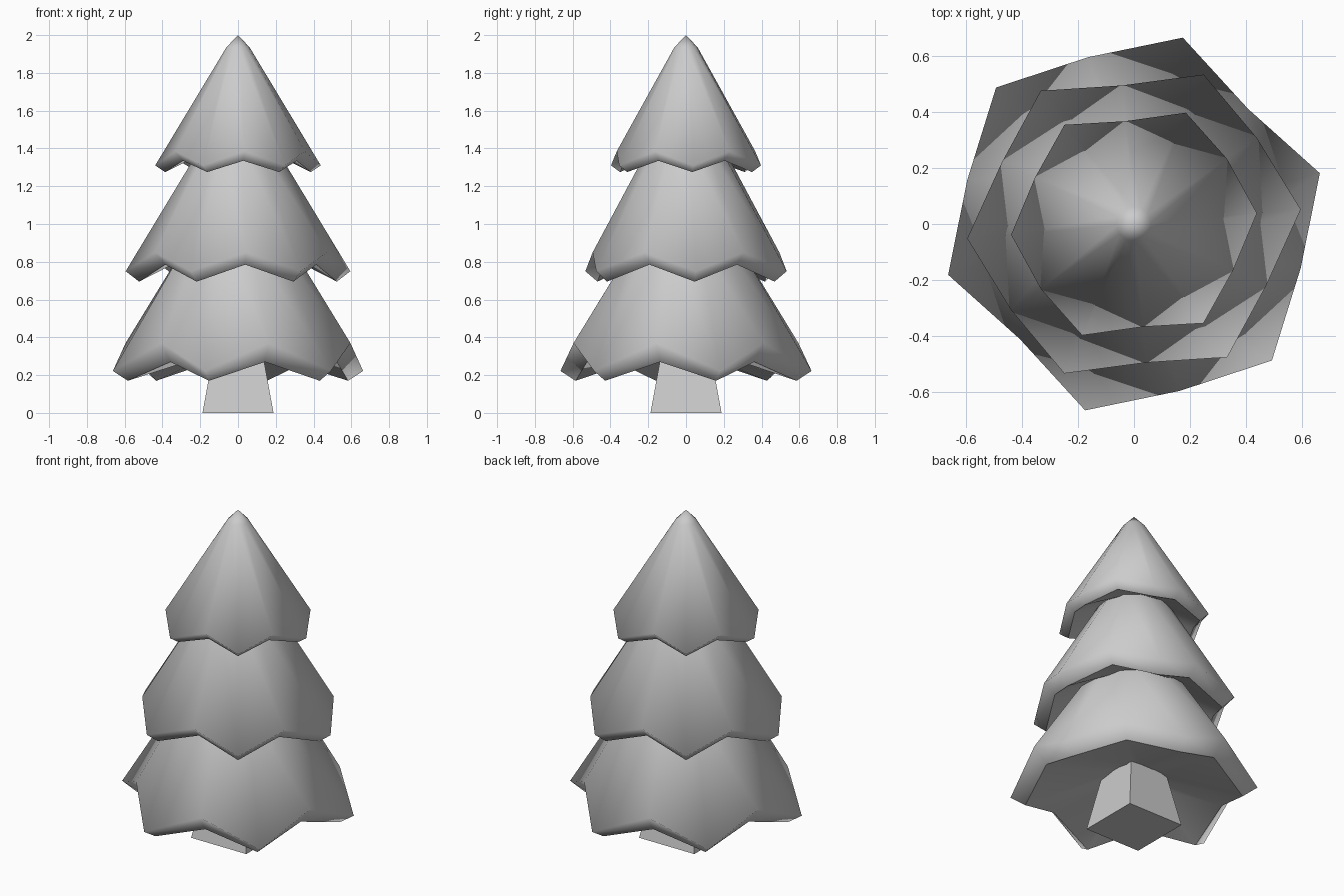
import bpy, bmesh, math

if "Cube" in bpy.data.objects:
    bpy.data.objects.remove(bpy.data.objects["Cube"])


def finish(name, bm):
    bmesh.ops.recalc_face_normals(bm, faces=bm.faces)
    me = bpy.data.meshes.new(name)
    bm.to_mesh(me)
    bm.free()
    ob = bpy.data.objects.new(name, me)
    bpy.context.collection.objects.link(ob)
    return ob


def bridge(bm, a, b):
    n = len(a)
    for i in range(n):
        j = (i + 1) % n
        f = bm.faces.new((a[i], a[j], b[j], b[i]))
        f.smooth = True


def tier(name, turn, tips, notches, rim_z, low_z, inner, top, apex=None):
    """Zigzag skirt: 6 tips and 6 notches; radii repeat every half turn."""
    bm = bmesh.new()

    def ring(radius, height):
        vs = []
        for i in range(12):
            a = math.radians(turn + i * 30)
            r, z = radius(i), height(i)
            vs.append(bm.verts.new((r * math.cos(a), r * math.sin(a), z)))
        return vs

    def rim_r(i):
        return (notches if i % 2 else tips)[(i // 2) % 3]

    upper = ring(lambda i: top[0], lambda i: top[1])
    rim = ring(rim_r, lambda i: rim_z[i % 2])
    low = ring(lambda i: rim_r(i) * 0.88, lambda i: low_z[i % 2])
    core = ring(lambda i: inner[0], lambda i: inner[1])
    bridge(bm, upper, rim)
    bridge(bm, rim, low)
    bridge(bm, low, core)
    bm.faces.new(core)
    if apex:
        tip = bm.verts.new((0, 0, apex))
        for i in range(12):
            bm.faces.new((upper[i], upper[(i + 1) % 12], tip)).smooth = True
    else:
        bm.faces.new(upper)
    # crisp lower lip
    for i in range(12):
        bm.edges.get((low[i], low[(i + 1) % 12])).smooth = False
    return finish(name, bm)


# foliage tiers
tier("lower_branches", 15.3, (.687, .687, .692), (.578, .617, .615),
     (.222, .37), (.17, .27), (.12, .33), (.28, .90))
tier("middle_branches", 5, (.597, .588, .58), (.535, .496, .52),
     (.75, .85), (.695, .785), (.27, .85), (.19, .142 * 10))
tier("top_branches", 5, (.44, .438, .432), (.405, .368, .39),
     (1.31, 1.385), (1.275, 1.335), (.19, 1.39), (.062, 1.935), apex=2.0)

# tapered square trunk
bm = bmesh.new()
rings = []
for half, z in ((.188, 0), (.115, .40)):
    rings.append([bm.verts.new((sx * half, sy * half, z))
                  for sx, sy in ((-1, -1), (1, -1), (1, 1), (-1, 1))])
bridge(bm, *rings)
bm.faces.new(rings[0])
bm.faces.new(rings[1])
trunk = finish("trunk", bm)
for p in trunk.data.polygons:
    p.use_smooth = False
